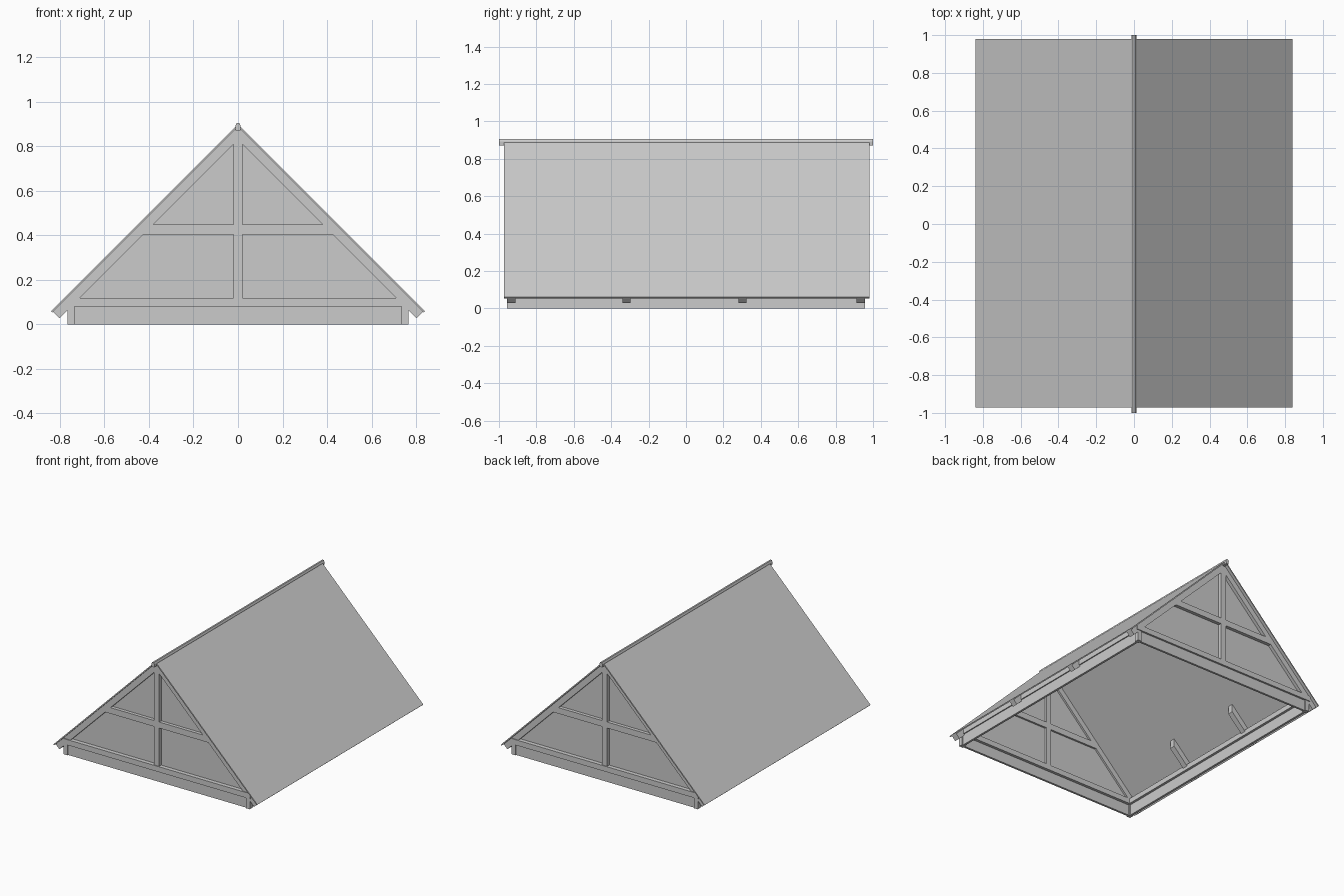
import bpy, bmesh

cube = bpy.data.objects.get("Cube")
if cube:
    bpy.data.objects.remove(cube, do_unlink=True)

GREY = (0.6, 0.6, 0.6, 1.0)
mat = bpy.data.materials.new("light_grey")
mat.use_nodes = True
mat.diffuse_color = GREY
mat.node_tree.nodes["Principled BSDF"].inputs["Base Color"].default_value = GREY


def prism(name, profile, y0, y1, mirror=False):
    """Extrude an x-z profile from y0 to y1, optionally mirrored in x."""
    bm = bmesh.new()
    face = bm.faces.new([bm.verts.new((x, y0, z)) for x, z in profile])
    ext = bmesh.ops.extrude_face_region(bm, geom=[face])
    verts = [v for v in ext["geom"] if isinstance(v, bmesh.types.BMVert)]
    bmesh.ops.translate(bm, verts=verts, vec=(0, y1 - y0, 0))
    bmesh.ops.recalc_face_normals(bm, faces=bm.faces)
    mesh = bpy.data.meshes.new(name)
    bm.to_mesh(mesh)
    bm.free()
    mesh.materials.append(mat)
    obj = bpy.data.objects.new(name, mesh)
    bpy.context.collection.objects.link(obj)
    if mirror:
        mod = obj.modifiers.new("Mirror", "MIRROR")
        mod.use_mirror_merge = False
    return obj


def box(name, x0, x1, y0, y1, z0, z1, mirror=False):
    return prism(name, [(x0, z0), (x1, z0), (x1, z1), (x0, z1)], y0, y1, mirror)


def sloped(x0, x1, low, high):
    """Board section on the 45 degree pitch; low and high are its apex heights."""
    d = (high - low) / 2
    return [(x0, low - x0), (x0, high - x0), (x1, high - x1), (x1 - d, low + d - x1)]


END = 0.957          # outer face of the gable frames
SKIN, UNDER, RAFTER = 0.9, 0.888, 0.83

# Roof skins and ridge cap
prism("roof_skin", sloped(0, 0.84, UNDER, SKIN), -0.972, 0.98, True)
prism("ridge_cap", [(-0.01, 0.87), (0.01, 0.87), (0.012, 0.893), (0.006, 0.905),
                    (-0.006, 0.905), (-0.012, 0.893)], -1, 1)

# Gable frames, one at each end
for end, s in (("front", -1), ("back", 1)):
    def span(outer, inner):
        return sorted((s * outer, s * inner))
    y0, y1 = span(END, END - 0.045)
    prism(end + "_rafter", sloped(0, 0.831, RAFTER, UNDER), y0, y1, True)
    box(end + "_king_post", -0.021, 0.021, y0, y1, 0.12, 0.85)
    box(end + "_collar_beam", -0.425, 0.425, y0, y1, 0.405, 0.45)
    p0, p1 = span(END - 0.025, END - 0.031)
    prism(end + "_gable_panel", [(-0.73, 0.11), (0.73, 0.11), (0, 0.84)], p0, p1)
    b0, b1 = span(END + 0.006, END - 0.045)
    box(end + "_tie_beam", -0.775, 0.775, b0, b1, 0.08, 0.12)
    # Base corner posts and end board
    c0, c1 = span(END, END - 0.032)
    box(end + "_corner_post", 0.735, 0.767, c0, c1, 0, 0.08, True)
    e0, e1 = span(END - 0.008, END - 0.024)
    box(end + "_base_board", -0.735, 0.735, e0, e1, 0, 0.08)

# Long base boards and wall plates
box("side_base_board", 0.743, 0.759, -0.925, 0.925, 0, 0.08, True)
box("wall_plate", 0.725, 0.767, -0.925, 0.925, 0.08, 0.118, True)

# Short eave brackets between the gables
for name, y in (("front_eave_bracket", -0.318), ("back_eave_bracket", 0.303)):
    prism(name, sloped(0.61, 0.831, RAFTER, UNDER), y - 0.021, y + 0.021, True)
